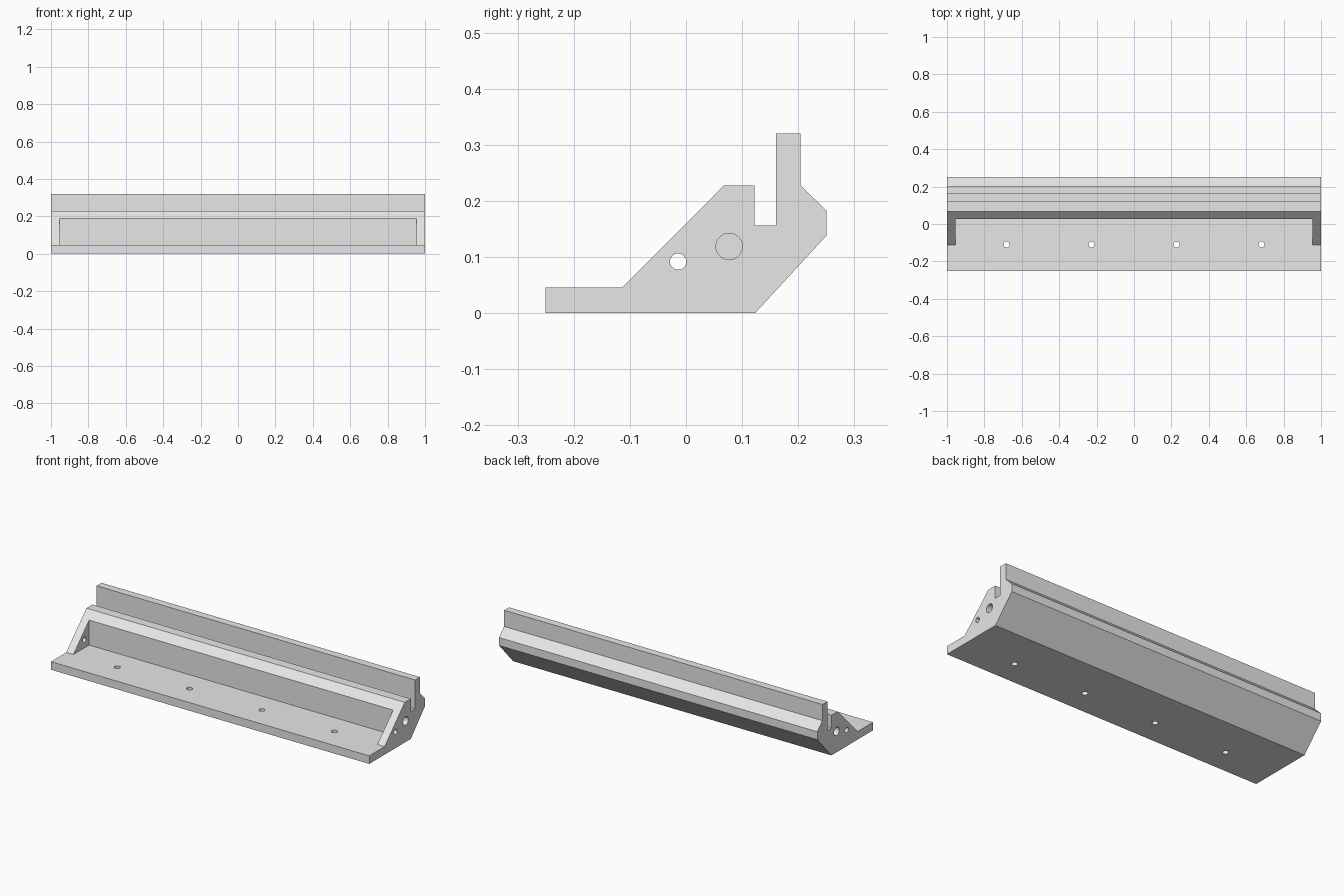
import bpy
import bmesh
from math import pi, radians
from mathutils import Matrix

cube = bpy.data.objects.get("Cube")
if cube:
    bpy.data.objects.remove(cube, do_unlink=True)

grey = bpy.data.materials.new("plain grey")
grey.use_nodes = True
colour = (0.8, 0.8, 0.8, 1)
grey.diffuse_color = colour
for node in grey.node_tree.nodes:
    if node.type == 'BSDF_PRINCIPLED':
        node.inputs["Base Color"].default_value = colour


def finish(name, bm):
    bmesh.ops.recalc_face_normals(bm, faces=bm.faces)
    mesh = bpy.data.meshes.new(name)
    bm.to_mesh(mesh)
    bm.free()
    mesh.materials.append(grey)
    obj = bpy.data.objects.new(name, mesh)
    bpy.context.collection.objects.link(obj)
    return obj


def extrude_profile(name, profile, half):
    """Extrude a (y, z) outline along x from -half to +half."""
    bm = bmesh.new()
    face = bm.faces.new([bm.verts.new((-half, y, z)) for y, z in profile])
    result = bmesh.ops.extrude_face_region(bm, geom=[face])
    verts = [v for v in result["geom"] if isinstance(v, bmesh.types.BMVert)]
    bmesh.ops.translate(bm, verts=verts, vec=(2 * half, 0, 0))
    # extruding keeps the starting cap in place
    return finish(name, bm)


def drill(name, centre, radius, depth, along_x):
    turn = Matrix.Rotation(pi / 2, 4, 'Y') if along_x else Matrix()
    bm = bmesh.new()
    bmesh.ops.create_cone(bm, cap_ends=True, segments=32, radius1=radius,
                          radius2=radius, depth=depth,
                          matrix=Matrix.Translation(centre) @ turn)
    return finish(name, bm)


# Long body with foot, sloped front, slot and upright back rail
body = extrude_profile("rail_body", [
    (-0.25, 0), (0.123, 0), (0.25, 0.138), (0.25, 0.183), (0.204, 0.228),
    (0.204, 0.32), (0.16, 0.32), (0.16, 0.156), (0.122, 0.156),
    (0.122, 0.228), (0.068, 0.228), (-0.113, 0.046), (-0.25, 0.046)], 1.0)

# Front pocket between the two end walls
cutters = [extrude_profile("pocket_cutter", [
    (-0.113, 0.046), (0.028, 0.046), (0.028, 0.3), (-0.113, 0.3)], 0.955)]

# Screw holes through the foot
for i in range(4):
    cutters.append(drill("foot_hole_cutter", (-0.682 + 0.4547 * i, -0.109, 0.02),
                         0.016, 0.2, False))

# Through hole and larger blind hole in each end
for side in (-1, 1):
    cutters.append(drill("end_hole_cutter", (side, -0.014, 0.092), 0.0145, 0.2, True))
    cutters.append(drill("blind_hole_cutter", (side, 0.077, 0.119), 0.0235, 0.2, True))

bpy.ops.object.select_all(action='DESELECT')
body.select_set(True)
bpy.context.view_layer.objects.active = body
for cutter in cutters:
    cutter.hide_render = True
    cut = body.modifiers.new("cut", 'BOOLEAN')
    cut.operation = 'DIFFERENCE'
    cut.solver = 'EXACT'
    cut.object = cutter
    bpy.ops.object.modifier_apply(modifier=cut.name)
    bpy.data.objects.remove(cutter, do_unlink=True)

# Smooth hole walls, sharp edges elsewhere
bpy.ops.object.shade_smooth_by_angle(angle=radians(30))
